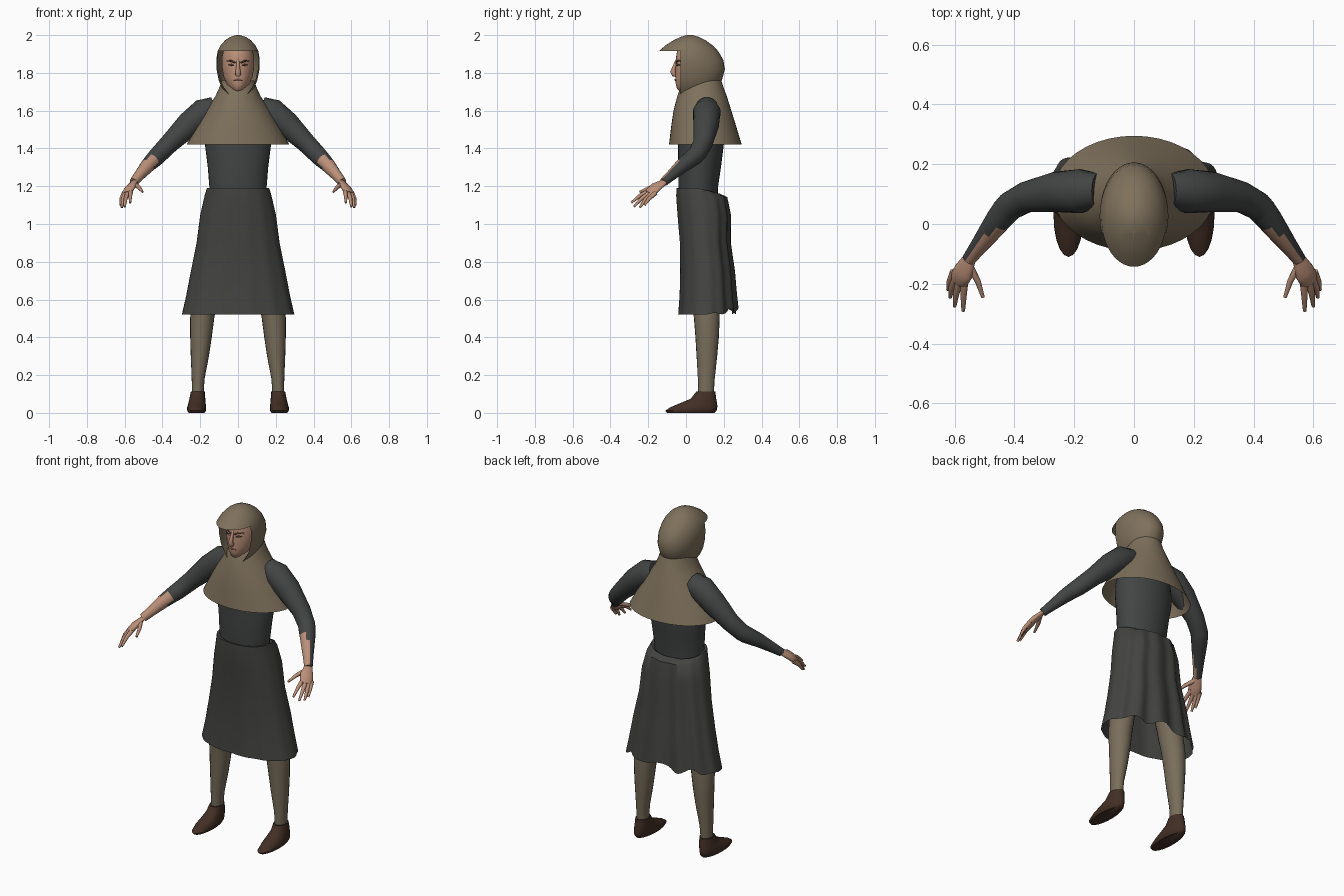
import bpy, bmesh, math
from mathutils import Vector

cube = bpy.data.objects.get("Cube")
if cube:
    bpy.data.objects.remove(cube, do_unlink=True)


def material(name, rgb):
    m = bpy.data.materials.new(name)
    m.use_nodes = True
    m.diffuse_color = (*rgb, 1)
    bsdf = m.node_tree.nodes["Principled BSDF"]
    bsdf.inputs["Base Color"].default_value = (*rgb, 1)
    bsdf.inputs["Roughness"].default_value = 0.9
    return m


hood_cloth = material("hood_brown", (0.21, 0.165, 0.107))
hose_cloth = material("hose_brown", (0.19, 0.155, 0.105))
tunic_cloth = material("tunic_grey", (0.055, 0.059, 0.057))
skirt_cloth = material("skirt_grey", (0.056, 0.058, 0.052))
skin = material("skin", (0.50, 0.28, 0.19))
leather = material("shoe_leather", (0.055, 0.028, 0.018))
dark = material("brow_dark", (0.05, 0.028, 0.02))
lip = material("lip", (0.22, 0.09, 0.07))

made = []


def finish(name, bm, mats, mirror=False):
    bmesh.ops.recalc_face_normals(bm, faces=bm.faces)
    mesh = bpy.data.meshes.new(name)
    bm.to_mesh(mesh)
    bm.free()
    for m in mats:
        mesh.materials.append(m)
    ob = bpy.data.objects.new(name, mesh)
    bpy.context.collection.objects.link(ob)
    if mirror:
        ob.modifiers.new("mirror", "MIRROR").use_mirror_merge = False
    made.append(ob)
    return ob


def skin_rings(rings, caps=(True, True)):
    """Bridge a list of closed point rings into one surface."""
    bm = bmesh.new()
    loops = [[bm.verts.new(p) for p in r] for r in rings]
    n = len(loops[0])
    for a, b in zip(loops, loops[1:]):
        for i in range(n):
            j = (i + 1) % n
            bm.faces.new((a[i], a[j], b[j], b[i]))
    if caps[0]:
        bm.faces.new(loops[0][::-1])
    if caps[1]:
        bm.faces.new(loops[-1])
    return bm


def stack(sections, cx=None, n=32, caps=(True, True), warp=None):
    """Horizontal ellipses: (z, half width, front y, back y), with optional centre x."""
    rings = []
    for k, (z, rx, yf, yb) in enumerate(sections):
        ring = []
        for i in range(n):
            a = math.tau * i / n
            p = Vector((rx * math.cos(a), (yf + yb) / 2 + (yb - yf) / 2 * math.sin(a), z))
            if cx:
                p.x += cx[k]
            ring.append(warp(p, a, k / (len(sections) - 1)) if warp else p)
        rings.append(ring)
    return skin_rings(rings, caps)


def tube(path, radii, n=16, side=(0.7, 0.6, -0.3), flat=1.0):
    """Tapered tube along a path, optionally flattened across the side direction."""
    pts = [Vector(p) for p in path]
    rings = []
    for i, p in enumerate(pts):
        t = (pts[min(i + 1, len(pts) - 1)] - pts[max(i - 1, 0)]).normalized()
        s = Vector(side)
        u = (s - t * s.dot(t)).normalized()
        v = t.cross(u)
        rings.append([p + radii[i] * (u * math.cos(a) + v * flat * math.sin(a))
                      for a in (math.tau * j / n for j in range(n))])
    return skin_rings(rings)


# Torso, running up inside the cape to the neck
torso = [(1.10, .145, -.03, .165), (1.20, .152, -.04, .17), (1.30, .16, -.042, .185),
         (1.42, .175, -.042, .2), (1.50, .17, -.04, .2), (1.60, .14, -.01, .18),
         (1.67, .06, .02, .15)]
finish("torso", stack(torso), [tunic_cloth])


# Skirt with folds that deepen toward the hem and the back
def folds(p, a, t):
    back = max(0.0, math.sin(a))
    c = math.cos(a)
    p.x *= abs(c) ** -0.15 if abs(c) > 0.01 else 1
    swing = 0.011 * t * math.sin(13 * a + 1) * (0.25 + back)
    p.x += swing * c * 0.4
    p.y += swing * math.sin(a)
    p.z -= 0.05 * max(0.0, 1 - 3 * t) * back
    p.z += 0.018 * max(0.0, t * 4 - 3) * back * (1 + math.sin(9 * a))
    return p


skirt = [(1.185, .135, -.03, .15), (1.19, .165, -.05, .175), (1.15, .177, -.052, .215),
         (1.05, .2, -.045, .232), (.90, .22, -.032, .23), (.75, .25, -.03, .25),
         (.62, .275, -.033, .258), (.522, .297, -.04, .265)]
finish("skirt", stack(skirt, n=96, caps=(False, False), warp=folds), [skirt_cloth])

# Shoulder cape
cape = [(1.42, .272, -.09, .295), (1.52, .217, -.078, .265), (1.60, .17, -.066, .24),
        (1.68, .118, -.045, .215), (1.72, .1, -.03, .2), (1.76, .085, 0, .187)]
finish("shoulder_cape", stack(cape, n=40, caps=(False, False)), [hood_cloth])

# Hood: a dome with a peak, opened below the peak for the face
VISOR, EDGE = 1.915, -0.03
dome = [(1.675, .05, -.07, .12), (1.72, .085, -.09, .155), (1.76, .102, -.12, .19),
        (1.82, .114, -.14, .206), (1.87, .115, -.145, .197), (VISOR, .108, -.143, .17),
        (1.945, .093, -.11, .142), (1.972, .069, -.067, .105), (1.99, .042, -.03, .07),
        (2.0, .012, .005, .035)]
bm = stack(dome, n=40, caps=(False, True))
bmesh.ops.bisect_plane(bm, geom=bm.verts[:] + bm.edges[:] + bm.faces[:],
                       plane_co=(0, EDGE, 0), plane_no=(0, 1, 0))
opening = [f for f in bm.faces if f.calc_center_median().y < EDGE
           and f.calc_center_median().z < VISOR]
bmesh.ops.delete(bm, geom=opening, context="FACES")
finish("hood", bm, [hood_cloth])

# Head and neck
head = [(1.62, .05, .0, .12), (1.69, .05, .0, .12), (1.70, .03, -.03, .11),
        (1.715, .042, -.048, .11), (1.74, .06, -.054, .115), (1.78, .077, -.057, .14),
        (1.83, .086, -.055, .155), (1.88, .086, -.053, .155), (1.93, .075, -.045, .14),
        (1.96, .05, -.02, .1)]
finish("head", stack(head), [skin])

# Facial features
UP = (0, 0, 1)
finish("nose", tube([(0, -.048, 1.868), (0, -.06, 1.838), (0, -.07, 1.805), (0, -.062, 1.792),
                     (0, -.05, 1.787)], [.007, .009, .014, .015, .008], 12, (1, 0, 0)), [skin])
finish("brow", tube([(.012, -.053, 1.852), (.035, -.047, 1.863), (.062, -.024, 1.864)],
                    [.004, .005, .002], 8, UP, .6), [dark], True)
finish("eye", tube([(.02, -.051, 1.838), (.036, -.046, 1.843), (.053, -.033, 1.842)],
                   [.002, .006, .002], 8, UP, .5), [dark], True)
finish("mouth", tube([(-.024, -.049, 1.759), (0, -.0565, 1.763), (.024, -.049, 1.759)],
                     [.002, .006, .002], 8, UP, .7), [lip])

# Arms: sleeve runs to the wrist outside, bare skin along the inner forearm
arm = tube([(.12, .11, 1.615), (.18, .11, 1.592), (.26, .107, 1.527), (.36, .09, 1.43),
            (.415, .06, 1.373), (.43, .043, 1.357), (.455, .012, 1.333), (.48, -.022, 1.307),
            (.52, -.075, 1.26), (.552, -.118, 1.222)],
           [.06, .074, .068, .052, .048, .047, .043, .038, .029, .023], 24)
bmesh.ops.recalc_face_normals(arm, faces=arm.faces)
for f in arm.faces:
    reach = f.calc_center_median().x
    inner = f.normal.dot(Vector((-.5, -.8, .1)))
    if reach > .425 and inner > .9 - 9 * (reach - .42):
        f.material_index = 1 if inner > .05 else 0
finish("arm", arm, [tunic_cloth, skin], True)

# Hands
finish("palm", tube([(.545, -.108, 1.23), (.558, -.132, 1.212), (.57, -.16, 1.195),
                     (.585, -.185, 1.17), (.59, -.195, 1.16)],
                    [.021, .028, .037, .036, .026], 16, flat=.5), [skin], True)
fingers = {
    "thumb": [(.55, -.14, 1.212), (.523, -.19, 1.193), (.505, -.245, 1.17)],
    "index_finger": [(.566, -.185, 1.18), (.57, -.24, 1.153), (.571, -.29, 1.113)],
    "middle_finger": [(.582, -.185, 1.17), (.595, -.235, 1.135), (.6, -.275, 1.092)],
    "ring_finger": [(.594, -.175, 1.166), (.61, -.215, 1.13), (.615, -.245, 1.087)],
    "little_finger": [(.603, -.16, 1.165), (.617, -.195, 1.135), (.622, -.22, 1.1)],
}
for name, path in fingers.items():
    finish(name, tube(path, [.013, .0105, .006], 10), [skin], True)

# Legs
leg = [(1.1, .07, .0, .17), (.75, .07, .02, .18), (.50, .064, .042, .178), (.40, .057, .05, .174),
       (.30, .048, .056, .165), (.18, .034, .063, .152), (.10, .031, .064, .147)]
finish("leg", stack(leg, [.1, .15, .19, .196, .202, .211, .213], 20), [hose_cloth], True)

# Shoes
shoe = [(0, .042, -.1, .15), (.012, .05, -.11, .162), (.03, .05, -.082, .166),
        (.05, .046, -.035, .165), (.075, .042, .025, .16), (.112, .037, .054, .155)]
finish("shoe", stack(shoe, [.219, .219, .219, .217, .215, .213], 20), [leather], True)

# Smooth shading with sharp edges kept
bpy.ops.object.select_all(action="DESELECT")
for ob in made:
    ob.select_set(True)
bpy.context.view_layer.objects.active = made[0]
bpy.ops.object.shade_smooth_by_angle(angle=math.radians(50))
